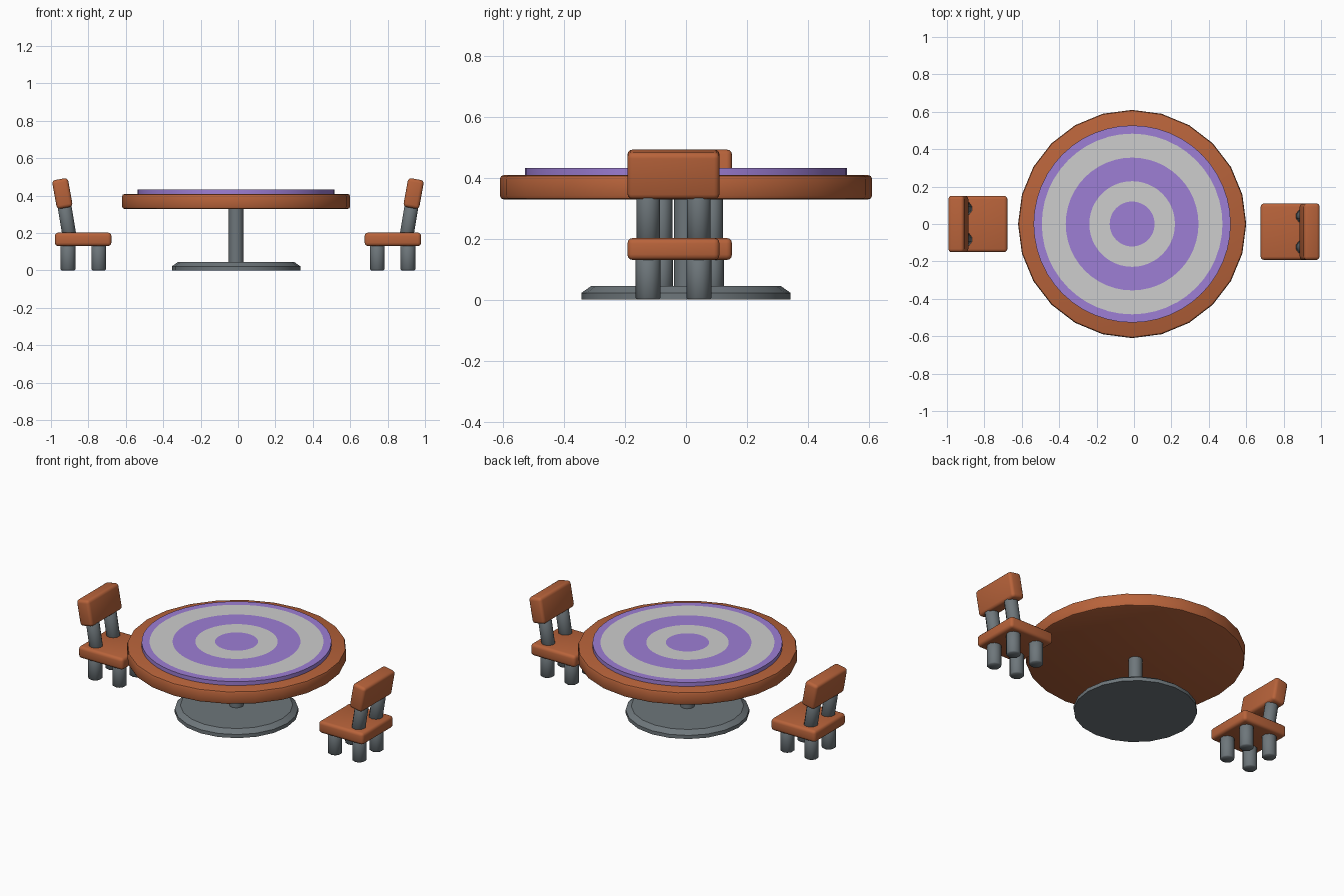
import bpy, bmesh, math
from mathutils import Vector, Matrix

if "Cube" in bpy.data.objects:
    bpy.data.objects.remove(bpy.data.objects["Cube"])


def material(name, rgb):
    m = bpy.data.materials.new(name)
    m.diffuse_color = (*rgb, 1)
    m.use_nodes = True
    m.node_tree.nodes["Principled BSDF"].inputs["Base Color"].default_value = m.diffuse_color
    return m


WOOD = material("warm wood", (0.48, 0.125, 0.043))
METAL = material("grey metal", (0.155, 0.182, 0.197))
PURPLE = material("purple cloth", (0.34, 0.21, 0.66))
PALE = material("pale grey cloth", (0.61, 0.61, 0.61))


def finish(bm, name, mats, angle=35):
    bmesh.ops.recalc_face_normals(bm, faces=bm.faces)
    me = bpy.data.meshes.new(name)
    bm.to_mesh(me)
    bm.free()
    ob = bpy.data.objects.new(name, me)
    bpy.context.collection.objects.link(ob)
    for m in mats:
        me.materials.append(m)
    bpy.context.view_layer.objects.active = ob
    bpy.ops.object.select_all(action='DESELECT')
    ob.select_set(True)
    bpy.ops.object.shade_smooth_by_angle(angle=math.radians(angle))
    return ob


def lathe(name, profile, sides, mats, centre=(-0.01, 0), rule=None):
    """Revolve (radius, z) points about z; the ends are closed with flat caps."""
    bm = bmesh.new()
    rings = []
    for r, z in profile:
        rings.append([bm.verts.new((centre[0] + r * math.cos(2 * math.pi * i / sides),
                                    centre[1] + r * math.sin(2 * math.pi * i / sides), z))
                      for i in range(sides)])
    bm.faces.new(rings[0])
    bm.faces.new(rings[-1])
    for k in range(len(rings) - 1):
        a, b = rings[k], rings[k + 1]
        for i in range(sides):
            j = (i + 1) % sides
            f = bm.faces.new((a[i], a[j], b[j], b[i]))
            if rule:
                f.material_index = rule(k)
    return finish(bm, name, mats)


def rounded_box(name, centre, size, tilt=0, bevel=0.018):
    bm = bmesh.new()
    bmesh.ops.create_cube(bm, size=1)
    bmesh.ops.scale(bm, vec=size, verts=bm.verts)
    bmesh.ops.bevel(bm, geom=bm.edges[:], offset=bevel, segments=3,
                    profile=0.5, affect='EDGES')
    bm.transform(Matrix.Translation(centre) @ Matrix.Rotation(tilt, 4, 'Y'))
    return finish(bm, name, [WOOD], 50)


def rod(name, start, end, radius, sides=10):
    start, end = Vector(start), Vector(end)
    d = end - start
    bm = bmesh.new()
    bmesh.ops.create_cone(bm, cap_ends=True, segments=sides, radius1=radius,
                          radius2=radius, depth=d.length)
    rims = [e for e in bm.edges if abs(e.verts[0].co.z - e.verts[1].co.z) < 1e-5]
    bmesh.ops.bevel(bm, geom=rims, offset=0.006, segments=1, affect='EDGES')
    rot = Vector((0, 0, 1)).rotation_difference(d).to_matrix().to_4x4()
    bm.transform(Matrix.Translation((start + end) / 2) @ rot)
    return finish(bm, name, [METAL], 50)


# Table: foot, column, top
lathe("table_foot", [(0.343, 0), (0.343, 0.022), (0.312, 0.044)], 20, [METAL])
lathe("table_column", [(0.04, 0.03), (0.04, 0.34)], 12, [METAL])
lathe("table_top", [(0.598, 0.329), (0.606, 0.332), (0.61, 0.341), (0.61, 0.396),
                    (0.606, 0.405), (0.598, 0.408)], 24, [WOOD])

# Round cloth with concentric rings; the pale rings are picked by band number
lathe("table_cloth", [(0.527, 0.402), (0.527, 0.432), (0.483, 0.432), (0.355, 0.432),
                      (0.229, 0.432), (0.12, 0.432)], 48, [PURPLE, PALE],
      rule=lambda k: 1 if k in (2, 4) else 0)

# Two chairs facing the table; s is the side, y0 the sideways offset
for side, s, y0 in (("left", -1, 0.0), ("right", 1, -0.041)):
    rounded_box(side + "_seat", (s * 0.828, y0, 0.166), (0.302, 0.302, 0.072))
    rounded_box(side + "_backrest", (s * 0.939, y0, 0.411), (0.086, 0.302, 0.156),
                tilt=s * 0.18)
    for t, y in (("a", y0 - 0.083), ("b", y0 + 0.083)):
        rod(f"{side}_back_leg_{t}", (s * 0.909, y, 0), (s * 0.909, y, 0.15), 0.041)
        rod(f"{side}_front_leg_{t}", (s * 0.745, y, 0), (s * 0.745, y, 0.15), 0.041)
        rod(f"{side}_back_post_{t}", (s * 0.899, y, 0.17), (s * 0.932, y, 0.37), 0.039)
